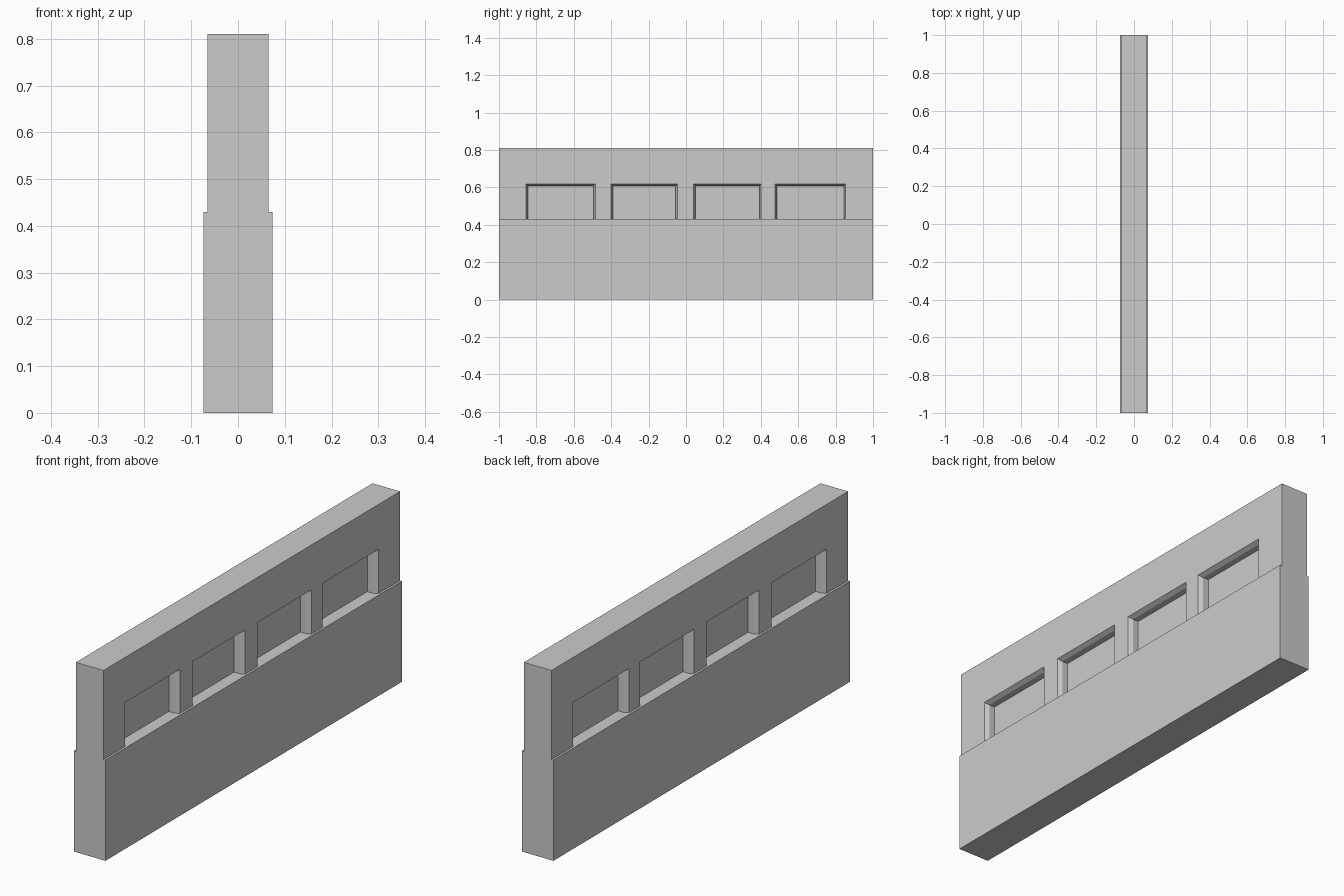
import bpy
import bmesh

cube = bpy.data.objects.get("Cube")
if cube:
    bpy.data.objects.remove(cube, do_unlink=True)

grey = bpy.data.materials.new("plain_grey")
grey.use_nodes = True
grey.diffuse_color = (0.6, 0.6, 0.6, 1)
grey.node_tree.nodes["Principled BSDF"].inputs["Base Color"].default_value = (0.6, 0.6, 0.6, 1)

BASE_TOP, TOP = 0.43, 0.81
BASE_HALF, WALL_HALF = 0.074, 0.065
PANE_HALF, LIP_HALF = 0.02, 0.047      # depths of the pane and of the chamfer's inner edge
CHAMFER, HEAD = 0.01, 0.618
WINDOWS = [(-0.856, -0.485), (-0.40, -0.045), (0.04, 0.402), (0.477, 0.854)]


def add_object(name, bm):
    bmesh.ops.recalc_face_normals(bm, faces=bm.faces)
    mesh = bpy.data.meshes.new(name)
    bm.to_mesh(mesh)
    bm.free()
    mesh.materials.append(grey)
    obj = bpy.data.objects.new(name, mesh)
    bpy.context.collection.objects.link(obj)
    return obj


def slab(name, half_x, z0, z1):
    bm = bmesh.new()
    bmesh.ops.create_cube(bm, size=1)
    bmesh.ops.scale(bm, vec=(2 * half_x, 2, z1 - z0), verts=bm.verts)
    bmesh.ops.translate(bm, vec=(0, 0, (z0 + z1) / 2), verts=bm.verts)
    return add_object(name, bm)


def add_recess(bm, side, y0, y1):
    """Loft a window recess: straight reveal, then a chamfer flaring past the wall face."""
    flare = 2 * WALL_HALF - LIP_HALF
    rings = []
    for x, inset in ((PANE_HALF, CHAMFER), (LIP_HALF, CHAMFER), (flare, -CHAMFER)):
        a, b, top, low = y0 + inset, y1 - inset, HEAD - inset, BASE_TOP - 0.05
        rings.append([bm.verts.new((side * x, y, z))
                      for y, z in ((a, low), (b, low), (b, top), (a, top))])
    bm.faces.new(rings[0])
    bm.faces.new(rings[-1])
    for r, s in zip(rings, rings[1:]):
        for i in range(4):
            j = (i + 1) % 4
            bm.faces.new((r[i], r[j], s[j], s[i]))


# Lower plinth and upper wall
slab("base_wall", BASE_HALF, 0, BASE_TOP)
wall = slab("upper_wall", WALL_HALF, BASE_TOP, TOP)

# Window recesses cut into both sides, leaving a thin pane between them
bm = bmesh.new()
for side in (-1, 1):
    for y0, y1 in WINDOWS:
        add_recess(bm, side, y0, y1)
cutter = add_object("window_cutter", bm)
cutter.hide_render = True

cut = wall.modifiers.new("windows", 'BOOLEAN')
cut.operation = 'DIFFERENCE'
cut.solver = 'EXACT'
cut.object = cutter
bpy.context.view_layer.objects.active = wall
bpy.ops.object.modifier_apply(modifier=cut.name)
bpy.data.objects.remove(cutter, do_unlink=True)
